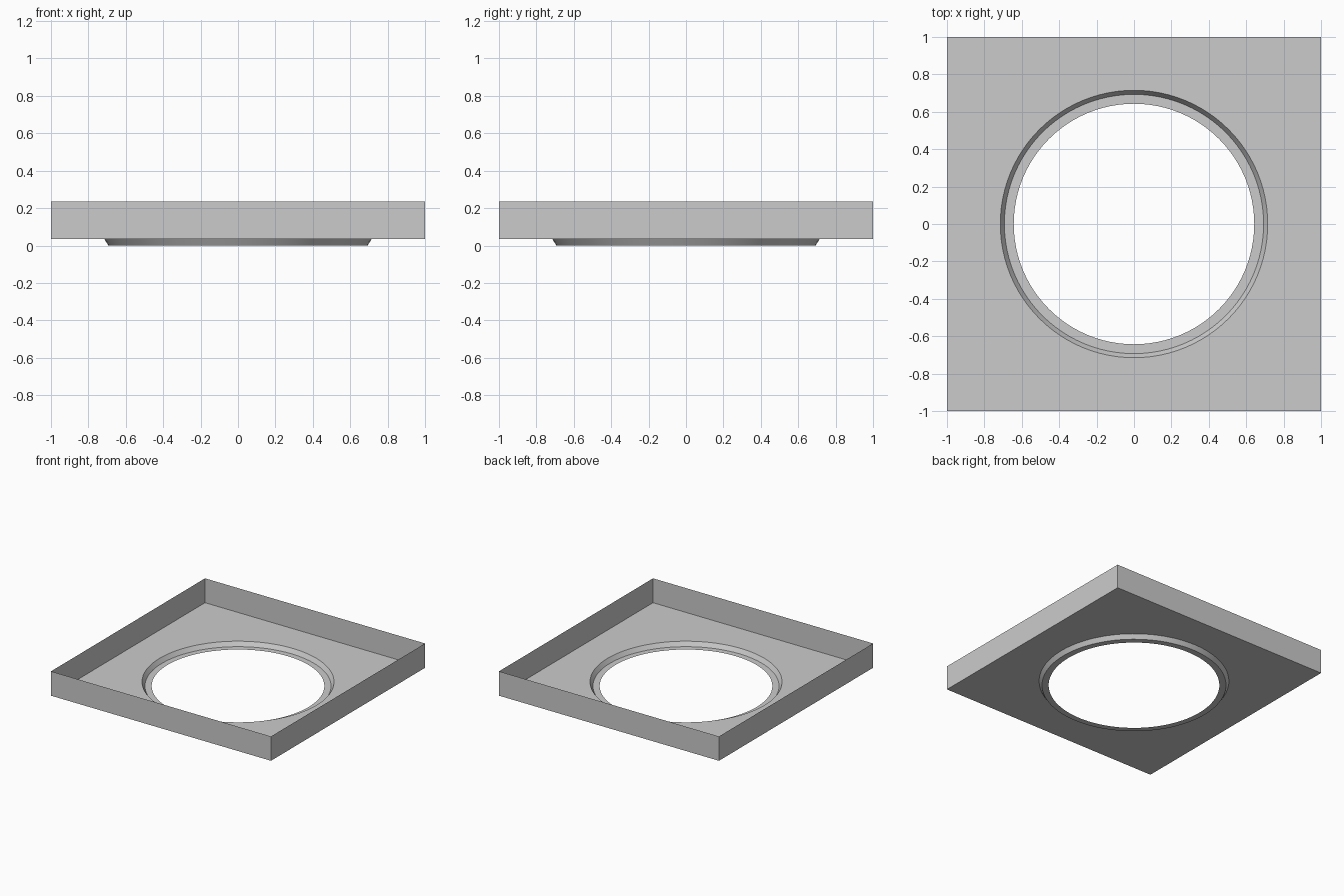
import bpy
import bmesh
from math import cos, sin, tau

SEGMENTS = 96
FLOOR_Z = 0.035
TOP_Z = 0.235
HOLE_R = 0.715

cube = bpy.data.objects.get("Cube")
if cube:
    bpy.data.objects.remove(cube, do_unlink=True)

grey = bpy.data.materials.new("light_grey")
grey.use_nodes = True
grey.diffuse_color = (0.6, 0.6, 0.6, 1)
grey.node_tree.nodes["Principled BSDF"].inputs["Base Color"].default_value = grey.diffuse_color


def finish(name, bm, smooth=False):
    mesh = bpy.data.meshes.new(name)
    bm.to_mesh(mesh)
    bm.free()
    mesh.materials.append(grey)
    obj = bpy.data.objects.new(name, mesh)
    bpy.context.collection.objects.link(obj)
    if smooth:
        bpy.ops.object.select_all(action="DESELECT")
        obj.select_set(True)
        bpy.context.view_layer.objects.active = obj
        bpy.ops.object.shade_smooth_by_angle()
    return obj


def ring(bm, radius, z, square=False):
    """Loop of vertices, round or pushed out onto a square."""
    verts = []
    for i in range(SEGMENTS):
        x, y = cos(tau * i / SEGMENTS), sin(tau * i / SEGMENTS)
        scale = radius / max(abs(x), abs(y)) if square else radius
        verts.append(bm.verts.new((x * scale, y * scale, z)))
    return verts


def bridge(bm, outer, inner):
    """Quads between two loops, facing up."""
    for i in range(SEGMENTS):
        j = (i + 1) % SEGMENTS
        bm.faces.new((outer[i], outer[j], inner[j], inner[i]))


# Thin side walls, open above and below
bm = bmesh.new()
bmesh.ops.create_cube(bm, size=2)
bm.normal_update()
caps = [f for f in bm.faces if abs(f.normal.z) > 0.5]
bmesh.ops.delete(bm, geom=caps, context="FACES_ONLY")
for v in bm.verts:
    v.co.z = TOP_Z if v.co.z > 0 else FLOOR_Z
finish("side_walls", bm)

# Square floor with a round opening
bm = bmesh.new()
bridge(bm, ring(bm, 1, FLOOR_Z, square=True), ring(bm, HOLE_R, FLOOR_Z))
finish("floor", bm)

# Sloped collar below the opening, ending in a flat inner lip
bm = bmesh.new()
loops = [ring(bm, r, z) for r, z in ((HOLE_R, FLOOR_Z), (0.693, 0), (0.643, 0))]
for outer, inner in zip(loops, loops[1:]):
    bridge(bm, outer, inner)
finish("recessed_collar", bm, smooth=True)
